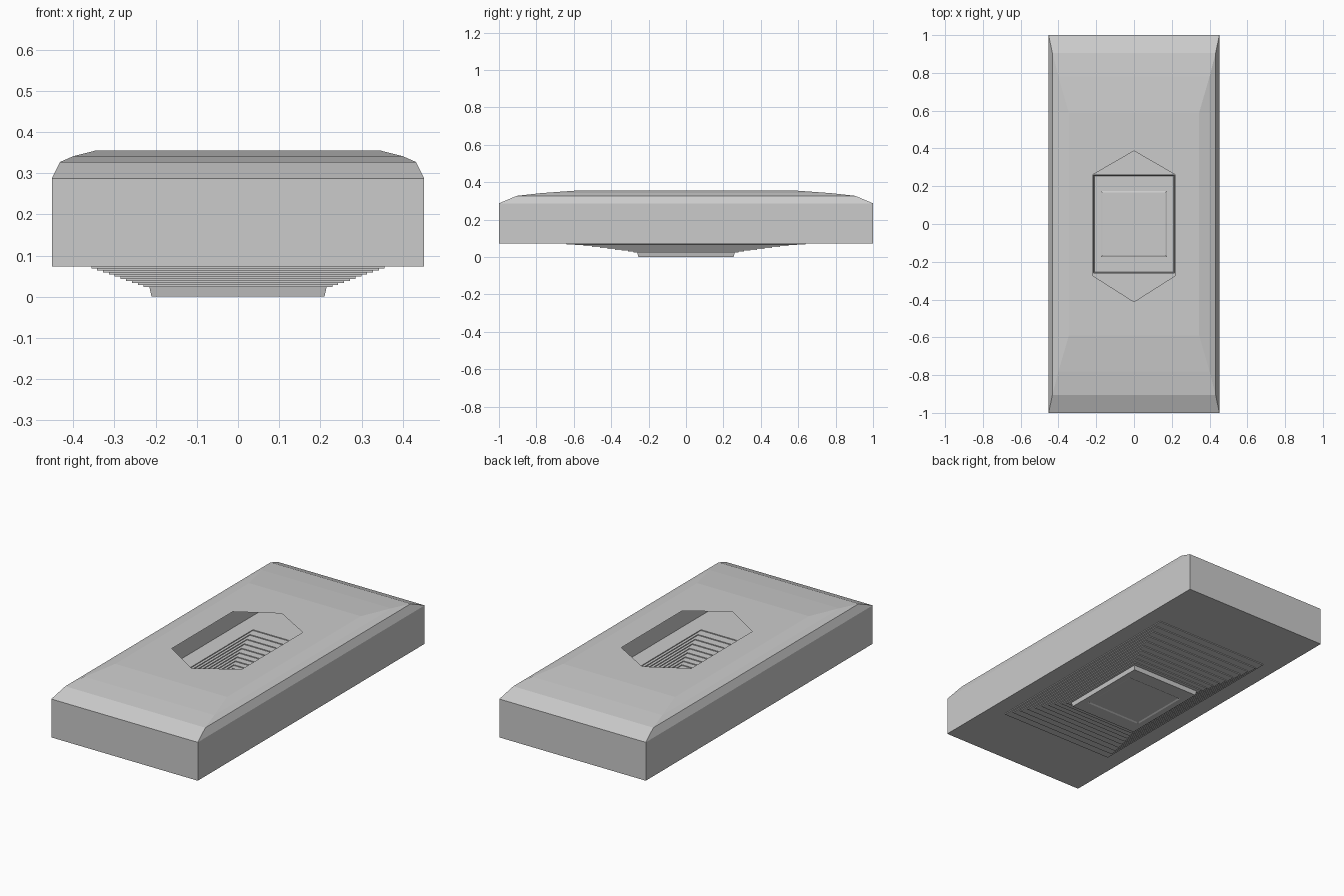
import bpy
import bmesh

cube = bpy.data.objects.get("Cube")
if cube:
    bpy.data.objects.remove(cube, do_unlink=True)

grey = bpy.data.materials.new("plain grey")
grey.use_nodes = True
colour = (0.6, 0.6, 0.6, 1)
grey.diffuse_color = colour
grey.node_tree.nodes["Principled BSDF"].inputs["Base Color"].default_value = colour


def add_ring(bm, half_x, half_y, z):
    signs = ((-1, -1), (1, -1), (1, 1), (-1, 1))
    return [bm.verts.new((sx * half_x, sy * half_y, z)) for sx, sy in signs]


def build_shell(name, rings, opening=None, cap_end=False):
    """Skin rectangular rings in order, then close the last one."""
    bm = bmesh.new()
    loops = [add_ring(bm, *r) for r in rings]
    for a, b in zip(loops, loops[1:]):
        for i in range(4):
            j = (i + 1) % 4
            bm.faces.new((a[i], a[j], b[j], b[i]))
    if cap_end:
        bm.faces.new(loops[-1])
    if opening:
        # flat top around the opening
        hole = [bm.verts.new(p) for p in opening]
        edges = [bm.edges.new((hole[i - 1], hole[i])) for i in range(len(hole))]
        rim = loops[-1]
        edges += [bm.edges.get((rim[i - 1], rim[i])) for i in range(4)]
        bmesh.ops.triangle_fill(bm, edges=edges, use_beauty=True, normal=(0, 0, 1))
    bmesh.ops.recalc_face_normals(bm, faces=bm.faces)
    # keep the skin facing outwards on every open shell
    last = max(bm.faces, key=lambda f: abs(f.calc_center_median().z - rings[-1][2]) * -1)
    if last.normal.z * (1 if opening else -1) < 0:
        bmesh.ops.reverse_faces(bm, faces=bm.faces)
    mesh = bpy.data.meshes.new(name)
    bm.to_mesh(mesh)
    bm.free()
    mesh.materials.append(grey)
    obj = bpy.data.objects.new(name, mesh)
    bpy.context.collection.objects.link(obj)
    return obj


FLOOR, TOP = 0.073, 0.355

# hollow outer body with sloping roof and a six-sided opening
opening = [(x, y, TOP) for x, y in (
    (-0.216, -0.275), (0, -0.412), (0.216, -0.275),
    (0.216, 0.262), (0, 0.387), (-0.216, 0.262))]
build_shell("outer_body", [
    (0.452, 1, FLOOR), (0.452, 1, 0.287), (0.432, 0.905, 0.327),
    (0.40, 0.78, 0.341), (0.345, 0.59, TOP)], opening=opening)

# floor and the terraces stepping down to the base pad
STEPS, PAD_TOP = 10, 0.024
drop = (FLOOR - PAD_TOP) / STEPS
rings = [(0.452, 1, FLOOR)]
for i in range(STEPS):
    left = 1 - i / STEPS
    x = 0.215 + 0.141 * left
    y = 0.26 + 0.38 * left ** 1.25
    z = FLOOR - i * drop
    rings += [(x, y, z), (x, y, z - drop)]
# base pad with a shallow recessed square
rings += [(0.215, 0.26, PAD_TOP), (0.21, 0.255, 0),
          (0.174, 0.174, 0), (0.166, 0.166, 0.004)]
build_shell("stepped_floor", rings, cap_end=True)
